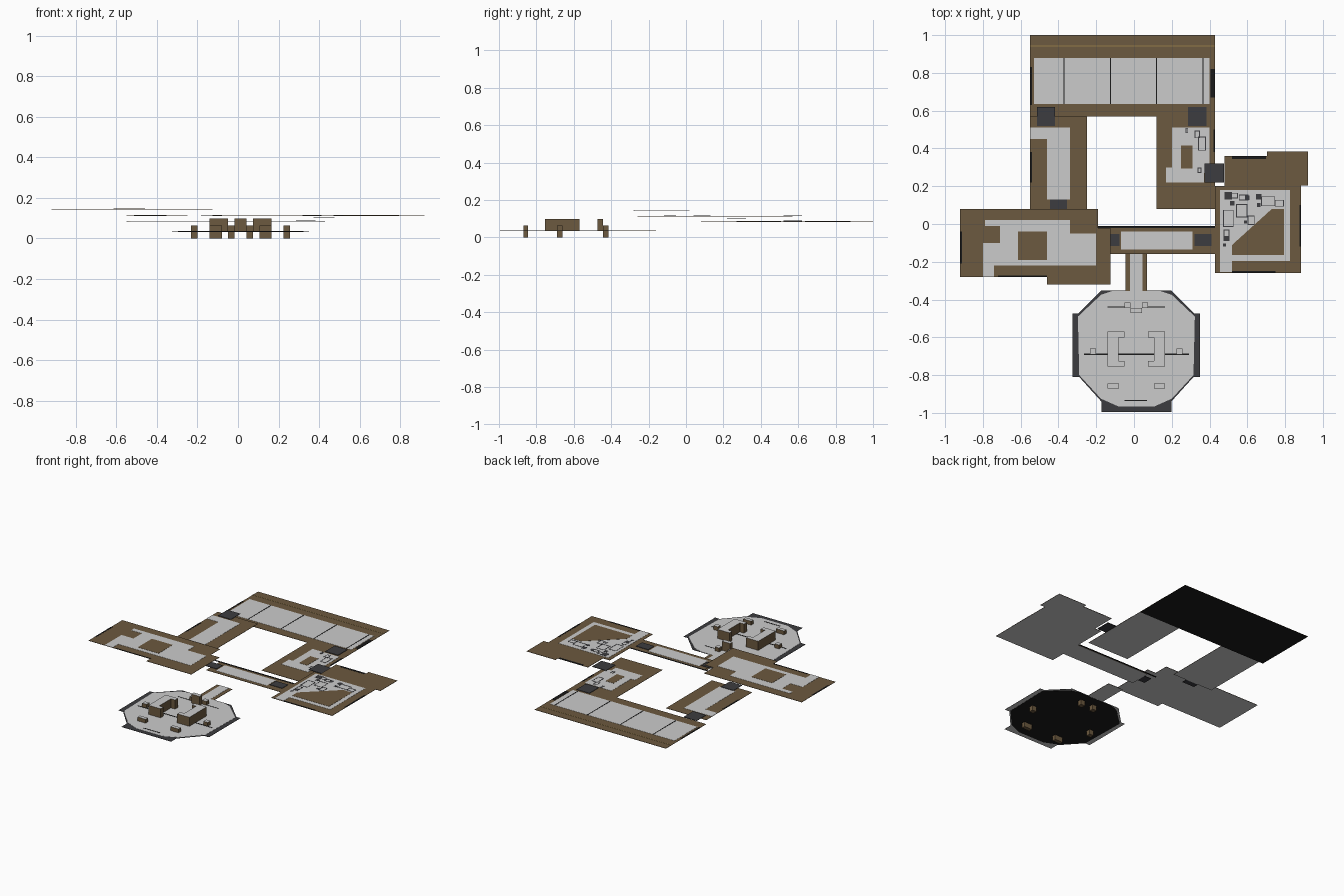
import bpy, bmesh

if "Cube" in bpy.data.objects:
    bpy.data.objects.remove(bpy.data.objects["Cube"])

def material(name, rgb):
    m = bpy.data.materials.new(name)
    m.diffuse_color = (*rgb, 1)
    m.use_nodes = True
    m.node_tree.nodes["Principled BSDF"].inputs["Base Color"].default_value = m.diffuse_color
    return m

BROWN = material("earth_brown", (.15, .10, .05))
LIGHT = material("light_grey", (.75, .75, .75))
MID = material("mid_grey", (.52, .52, .52))
DARK = material("charcoal", (.045, .045, .05))
BLACK = material("black", (.01, .01, .01))
GOLD = material("ochre", (.32, .21, .07))

def rect(x0, y0, x1, y1):
    return [(x0, y0), (x1, y0), (x1, y1), (x0, y1)]

def slab(name, outlines, z0, z1, top, side=None, bottom=None):
    """Extrude one or more flat outlines from z0 to z1."""
    bm = bmesh.new()
    for pts in outlines:
        f = bm.faces.new([bm.verts.new((x, y, z0)) for x, y in pts])
        f.normal_update()
        r = bmesh.ops.extrude_face_region(bm, geom=[f], use_keep_orig=True)
        for v in r["geom"]:
            if isinstance(v, bmesh.types.BMVert):
                v.co.z = z1
    bmesh.ops.recalc_face_normals(bm, faces=bm.faces[:])
    bm.normal_update()
    for f in bm.faces:
        f.material_index = 0 if f.normal.z > .5 else 2 if f.normal.z < -.5 else 1
    me = bpy.data.meshes.new(name)
    bm.to_mesh(me)
    bm.free()
    for m in (top, side or top, bottom or side or top):
        me.materials.append(m)
    ob = bpy.data.objects.new(name, me)
    bpy.context.collection.objects.link(ob)
    return ob

def room(name, z, outline, floors, islands=(), floor_mat=LIGHT, under=LIGHT):
    """Brown base plate, floor inlay and raised-level brown islands."""
    slab(name + "_base", [outline], z - .002, z, BROWN, BROWN, under)
    slab(name + "_floor", floors, z, z + .001, floor_mat)
    if islands:
        slab(name + "_island", islands, z + .001, z + .002, BROWN)

def frame(x, y, w, h, t=.004):
    """Four thin strips outlining a crate on the floor."""
    return [rect(x - w, y - h, x + w, y - h + t), rect(x - w, y + h - t, x + w, y + h),
            rect(x - w, y - h, x - w + t, y + h), rect(x + w - t, y - h, x + w, y + h)]

# Level heights
Z_WEST, Z_MID, Z_NORTH, Z_ARENA = .145, .113, .085, .036

# North hall
room("north_hall", Z_NORTH, rect(-.55, .57, .43, 1.0), [rect(-.53, .635, .40, .88)],
     floor_mat=MID, under=BLACK)
slab("north_hall_seams", [rect(x - .003, .635, x + .003, .88) for x in (-.37, -.125, .12, .365)],
     Z_NORTH + .001, Z_NORTH + .002, BLACK)
slab("north_hall_trim", [rect(-.55, .94, .43, .944)], Z_NORTH, Z_NORTH + .001, GOLD)

# Northwest passage
room("northwest_passage", Z_MID, rect(-.55, .08, -.25, .57),
     [[(-.55, .45), (-.46, .45), (-.46, .13), (-.34, .13), (-.34, .51), (-.55, .51)]])

# Northeast room
room("northeast_room", Z_NORTH, rect(.12, .08, .43, .57),
     [[(.17, .22), (.37, .22), (.37, .27), (.40, .27), (.40, .51), (.20, .51), (.20, .30), (.17, .30)]],
     [rect(.25, .295, .31, .415)])
slab("northeast_crates", frame(.335, .475, .014, .02) + frame(.36, .425, .021, .037)
     + frame(.347, .285, .01, .014) + frame(.28, .495, .007, .014),
     Z_NORTH + .001, Z_NORTH + .002, DARK)

# West room
room("west_room", Z_WEST,
     [(-.92, -.28), (-.46, -.28), (-.46, -.32), (-.125, -.32), (-.125, -.02),
      (-.19, -.02), (-.19, .08), (-.92, .08)],
     [[(-.80, -.28), (-.74, -.28), (-.74, -.22), (-.20, -.22), (-.20, -.05), (-.34, -.05),
       (-.34, .02), (-.79, .02), (-.79, -.01), (-.71, -.01), (-.71, -.10), (-.80, -.10)]],
     [rect(-.615, -.19, -.46, -.04)])

# Central corridor
room("corridor", Z_MID, rect(-.125, -.16, .43, -.02), [rect(-.07, -.135, .31, -.04)])
slab("corridor_wall_strip", [rect(-.19, -.022, .43, -.01)], Z_MID, Z_MID + .001, BLACK)

# East room
room("east_room", Z_MID,
     [(.43, -.26), (.885, -.26), (.885, .205), (.92, .205), (.92, .385), (.705, .385),
      (.705, .36), (.48, .36), (.48, .20), (.43, .20)],
     [[(.455, -.255), (.52, -.255), (.52, -.195), (.825, -.195), (.825, .18), (.455, .18)]],
     [[(.52, -.165), (.795, -.165), (.795, .08), (.73, .08), (.52, -.11)]])
crates = []
for x, y, w, h in ((.50, .03, .028, .045), (.57, .07, .03, .035), (.62, .02, .018, .025),
                   (.71, .12, .037, .026), (.77, .11, .024, .018), (.53, .15, .02, .015),
                   (.49, -.06, .015, .03), (.58, .14, .025, .015)):
    crates += frame(x, y, w, h)
for x, y, s in ((.50, .15, .02), (.60, .14, .012), (.49, -.075, .012), (.66, .10, .01),
                (.59, .01, .008), (.52, .11, .012), (.66, .145, .014), (.48, -.11, .008)):
    crates.append(rect(x - s, y - s, x + s, y + s))
slab("east_crates", crates, Z_MID + .001, Z_MID + .002, DARK)

# Doorway plates joining the rooms
for i, (x, y, w, h, z) in enumerate((
        (-.465, .57, .048, .05, Z_MID), (.335, .57, .048, .05, Z_NORTH),
        (.425, .27, .052, .05, .10), (-.40, .085, .046, .046, Z_MID),
        (-.13, -.085, .052, .032, Z_MID), (.365, -.085, .046, .032, Z_MID))):
    slab(f"doorway_{i + 1}", [rect(x - w, y - h, x + w, y + h)], z + .001, z + .004, DARK)

# Dark window strips along outer edges
for i, (r, z) in enumerate((
        ((.405, .67, .43, .82), Z_NORTH), ((-.55, .63, -.54, .83), Z_NORTH),
        ((-.55, .22, -.54, .38), Z_MID), ((-.92, -.21, -.91, -.04), Z_WEST),
        ((.875, -.12, .885, .10), Z_MID), ((.52, .345, .70, .36), Z_MID),
        ((.52, -.26, .75, -.25), Z_MID), ((-.72, -.28, -.46, -.272), Z_WEST),
        ((.42, .38, .43, .50), Z_NORTH))):
    slab(f"edge_strip_{i + 1}", [rect(*r)], z, z + .001, BLACK)

# Arena entrance ramp
room("arena_entry", Z_ARENA, rect(-.045, -.355, .07, -.16), [rect(-.02, -.355, .045, -.16)])

# Arena floor; half outlines are mirrored about the arena axis
CX = .0125
def flip(pts):
    return [(2 * CX - x, y) for x, y in reversed(pts)]
def symmetric(half):
    return half + flip(half)

rim = symmetric([(.1975, -.995), (.1975, -.94), (.315, -.81), (.35, -.81), (.35, -.475),
                 (.32, -.475), (.1975, -.352)])
floor = symmetric([(.11, -.965), (.20, -.925), (.315, -.80), (.322, -.49), (.20, -.375), (.14, -.355)])
slab("arena_rim", [rim], Z_ARENA - .002, Z_ARENA, DARK, DARK, MID)
slab("arena_floor", [floor], Z_ARENA, Z_ARENA + .001, MID)
slab("arena_underside", [floor], Z_ARENA - .003, Z_ARENA - .002, BLACK)
slab("arena_lines", [rect(-.265, -.694, .29, -.686), rect(-.05, -.938, .07, -.931),
                     rect(-.14, -.443, -.05, -.438), rect(.075, -.443, .165, -.438)],
     Z_ARENA + .001, Z_ARENA + .002, BLACK)

# Bracket-shaped barriers
bracket = [(.165, -.755), (.165, -.57), (.075, -.57), (.075, -.60), (.106, -.60),
           (.106, -.725), (.075, -.725), (.075, -.755)]
for side, pts in (("right", bracket), ("left", flip(bracket))):
    slab("barrier_" + side, [pts], Z_ARENA, .098, MID, BROWN)

# Low blocks sunk through the arena floor, and the tall front block
for n, r in (("side", (.225, -.69, .257, -.66)), ("rear", (.105, -.87, .165, -.845)),
             ("entry", (.043, -.445, .075, -.415))):
    pts = rect(*r)
    slab(f"low_block_{n}_right", [pts], 0, .063, MID, BROWN)
    slab(f"low_block_{n}_left", [flip(pts)], 0, .063, MID, BROWN)
slab("entry_block", [rect(-.018, -.472, .043, -.445)], Z_ARENA, .098, MID, BROWN)
